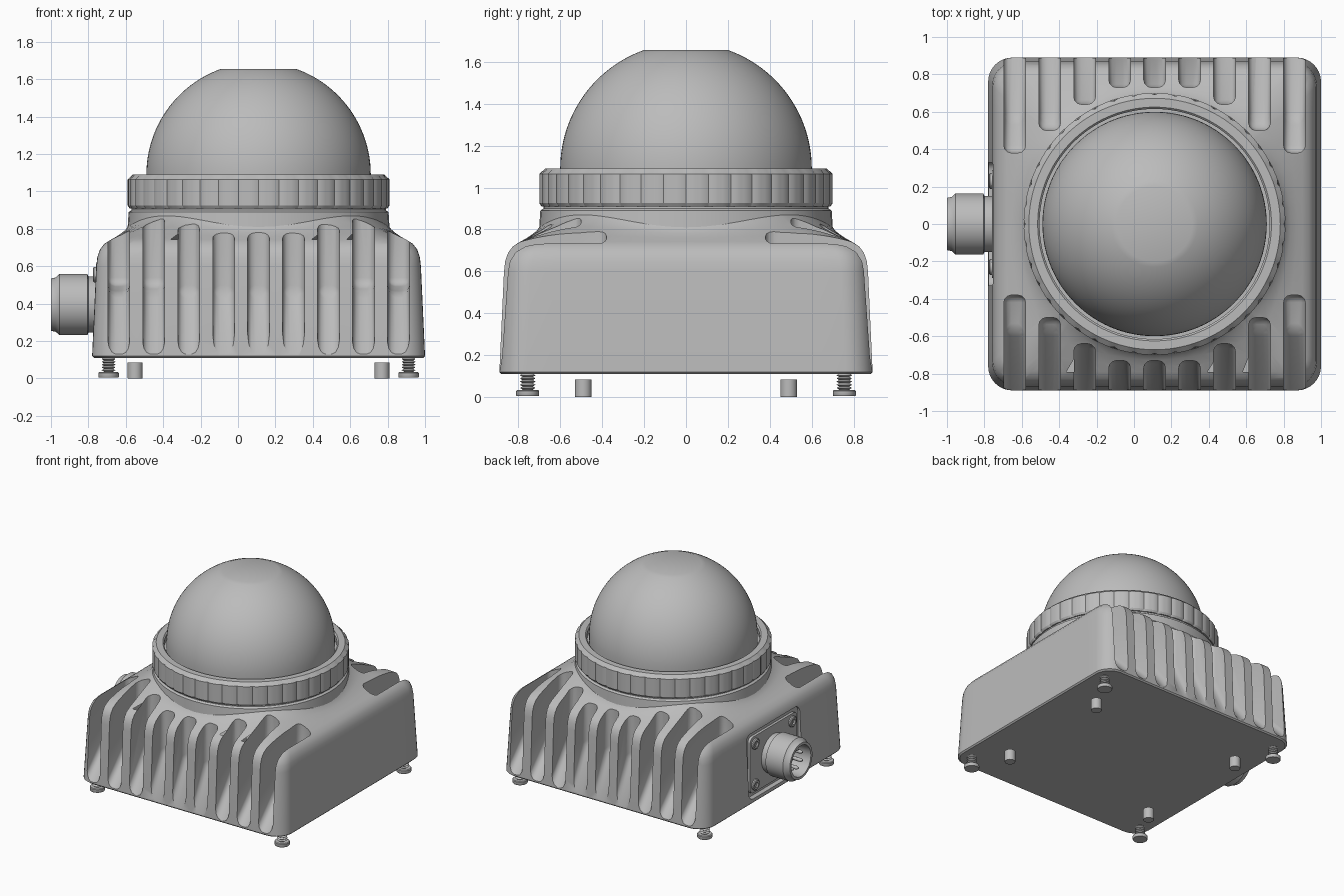
import bpy, bmesh
from math import sin, cos, pi, tau, atan2, radians
from mathutils import Matrix, Vector

cube = bpy.data.objects.get("Cube")
if cube:
    bpy.data.objects.remove(cube, do_unlink=True)

CX = 0.11  # housing and dome axis
grey = bpy.data.materials.new("light grey metal")
grey.use_nodes = True
colour = (0.5, 0.5, 0.5, 1)
grey.diffuse_color = colour
grey.node_tree.nodes["Principled BSDF"].inputs["Base Color"].default_value = colour


def finish(name, bm, smooth=True):
    bmesh.ops.recalc_face_normals(bm, faces=bm.faces)
    me = bpy.data.meshes.new(name)
    bm.to_mesh(me)
    bm.free()
    me.materials.append(grey)
    ob = bpy.data.objects.new(name, me)
    bpy.context.collection.objects.link(ob)
    if smooth:
        smooth_shade(ob)
    return ob


def smooth_shade(ob):
    bpy.ops.object.select_all(action='DESELECT')
    ob.select_set(True)
    bpy.context.view_layer.objects.active = ob
    bpy.ops.object.shade_smooth_by_angle(angle=radians(32))


def loft(bm, rings):
    """Skin closed rings of points and cap both ends."""
    loops = [[bm.verts.new(p) for p in ring] for ring in rings]
    n = len(loops[0])
    for a, b in zip(loops, loops[1:]):
        for i in range(n):
            j = (i + 1) % n
            bm.faces.new((a[i], a[j], b[j], b[i]))
    bm.faces.new(loops[0][::-1])
    bm.faces.new(loops[-1])


def lathe(name, profile, loc, seg=32, along_x=False, dent=None):
    """Turn (radius, height) pairs round z, or round -x."""
    bm = bmesh.new()
    dent = dent or (lambda i, r: r)
    loft(bm, [[(dent(i, r) * cos(tau * i / seg), dent(i, r) * sin(tau * i / seg), z)
               for i in range(seg)] for r, z in profile])
    if along_x:
        bm.transform(Matrix.Rotation(-pi / 2, 4, 'Y'))
    bm.transform(Matrix.Translation(loc))
    return finish(name, bm)


def rounded_box(name, loc, size, radius, smooth=True):
    """Box with the edges along x rounded."""
    bm = bmesh.new()
    bmesh.ops.create_cube(bm, size=1)
    bmesh.ops.scale(bm, vec=size, verts=bm.verts)
    edges = [e for e in bm.edges if abs(e.verts[0].co.x - e.verts[1].co.x) > size[0] / 2]
    bmesh.ops.bevel(bm, geom=edges, offset=radius, segments=5, profile=0.5, affect='EDGES')
    bmesh.ops.translate(bm, vec=loc, verts=bm.verts)
    return finish(name, bm, smooth)


def cut(ob, cutter):
    cutter.hide_render = True
    mod = ob.modifiers.new("cut", 'BOOLEAN')
    mod.operation, mod.solver, mod.object = 'DIFFERENCE', 'EXACT', cutter
    bpy.context.view_layer.objects.active = ob
    bpy.ops.object.modifier_apply(modifier=mod.name)
    bpy.data.objects.remove(cutter, do_unlink=True)


# Housing: rounded square flowing into a round neck
def square_ring(half, corner):
    pts = []
    for q in range(4):
        rot = Matrix.Rotation(q * pi / 2, 2)
        k = half - corner
        quarter = [(half, -k + 2 * k * s / 14) for s in range(14)]
        quarter += [(k + corner * cos(a), k + corner * sin(a))
                    for a in (pi / 2 * s / 8 for s in range(8))]
        pts += [rot @ Vector(p) for p in quarter]
    return pts


outline = square_ring(0.82, 0.12)
angles = [atan2(p.y, p.x) for p in outline]


def neck_z(a):
    return 0.81 + 0.06 * sin(2 * a) ** 2


rings = []
for half, z in ((0.88, 0.11), (0.89, 0.12), (0.868, 0.6), (0.862, 0.65),
                (0.848, 0.69), (0.825, 0.72), (0.79, 0.742)):
    rings.append([(p.x + CX, p.y, z) for p in square_ring(half, 0.13)])
shoulder = square_ring(0.79, 0.13)
for t, rise in ((0.35, 0.26), (0.7, 0.58), (0.9, 0.82), (1, 1)):
    ring = []
    for p, a in zip(shoulder, angles):
        rim = Vector((0.7 * cos(a), 0.7 * sin(a)))
        xy = p.lerp(rim, t)
        ring.append((xy.x + CX, xy.y, 0.742 + (neck_z(a) - 0.742) * rise))
    rings.append(ring)
for r, z in ((0.695, 0.89), (0.68, 0.9), (0.68, 0.93)):
    rings.append([(CX + r * cos(a), r * sin(a), z) for a in angles])
bm = bmesh.new()
loft(bm, rings)
housing = finish("housing", bm, False)

# Cooling grooves, front and back
depth = [0.73, 0.73, 0.64, 0.5, 0.38]
bm = bmesh.new()
for i in range(-4, 5):
    back = depth[abs(i)]
    step = max(back, 0.57)
    low = 0.13 - 0.21 * 0.33 / (0.89 - step)
    section = [(1.1, low), (step, 0.46)]
    if back < step:
        section.append((back, 0.5))
    section += [(back, 1.1), (1.1, 1.1)]
    for side in (-1, 1):
        x = CX + i * 0.187
        loft(bm, [[(x + w, side * y, z) for y, z in section] for w in (-0.058, 0.058)])
bmesh.ops.recalc_face_normals(bm, faces=bm.faces)
bmesh.ops.bevel(bm, geom=bm.edges[:], offset=0.04, segments=3, profile=0.5, affect='EDGES')
cut(housing, finish("groove_cutter", bm, False))

# Connector recess in the right wall
CZ = 0.395
cut(housing, rounded_box("recess_cutter", (-0.8, 0, CZ), (0.12, 0.66, 0.5), 0.05, False))
smooth_shade(housing)

# Clamp ring with shallow notches round its rim
def notch(i, r):
    return r - 0.008 if r > 0.68 and i % 5 == 0 else r


lathe("clamp_ring", [(0.62, 0.91), (0.69, 0.91), (0.7, 0.925), (0.7, 1.065), (0.672, 1.09),
                     (0.625, 1.09), (0.615, 1.08), (0.615, 1.04)],
      (CX, 0, 0), 200, dent=notch)

# Dome with a flat top
dome = [(0.6, 1.02)]
for s in range(25):
    a = radians(70.4) * s / 24
    dome.append((0.6 * cos(a), 1.09 + 0.6 * sin(a)))
lathe("dome", dome, (CX, 0, 0), 96)

# Connector: flange, hollow barrel, pins and flange screws
rounded_box("connector_flange", (-0.745, 0, CZ), (0.03, 0.58, 0.44), 0.04)
lathe("connector_barrel", [(0.15, 0.72), (0.15, 0.8), (0.163, 0.805), (0.163, 0.955),
                           (0.145, 0.975), (0.14, 1.0), (0.12, 1.0), (0.115, 0.86)],
      (0, 0, CZ), 48, True)
for i in range(7):
    a = tau * i / 7
    lathe(f"connector_pin_{i + 1}", [(0.014, 0.85), (0.014, 0.95), (0.006, 0.965)],
          (0, 0.075 * cos(a), CZ + 0.075 * sin(a)), 10, True)
for y in (-0.23, 0.23):
    for z in (-0.16, 0.16):
        lathe("flange_screw", [(0.042, 0.74), (0.042, 0.77), (0.034, 0.776),
                               (0.02, 0.776), (0.018, 0.766)], (0, y, CZ + z), 20, True)

# Threaded feet and locating pegs under each corner
foot = [(0.035, 0.005), (0.052, 0.005), (0.055, 0.01), (0.055, 0.03), (0.05, 0.035), (0.025, 0.035)]
for k in range(5):
    foot += [(0.025, 0.037 + k * 0.015), (0.037, 0.044 + k * 0.015)]
foot.append((0.025, 0.115))
for sx in (-1, 1):
    for sy in (-1, 1):
        lathe("foot_screw", foot, (CX + sx * 0.802, sy * 0.755, 0), 28)
        lathe("locating_peg", [(0.038, 0), (0.04, 0.003), (0.04, 0.085)],
              (CX + sx * 0.66, sy * 0.49, 0), 24)
